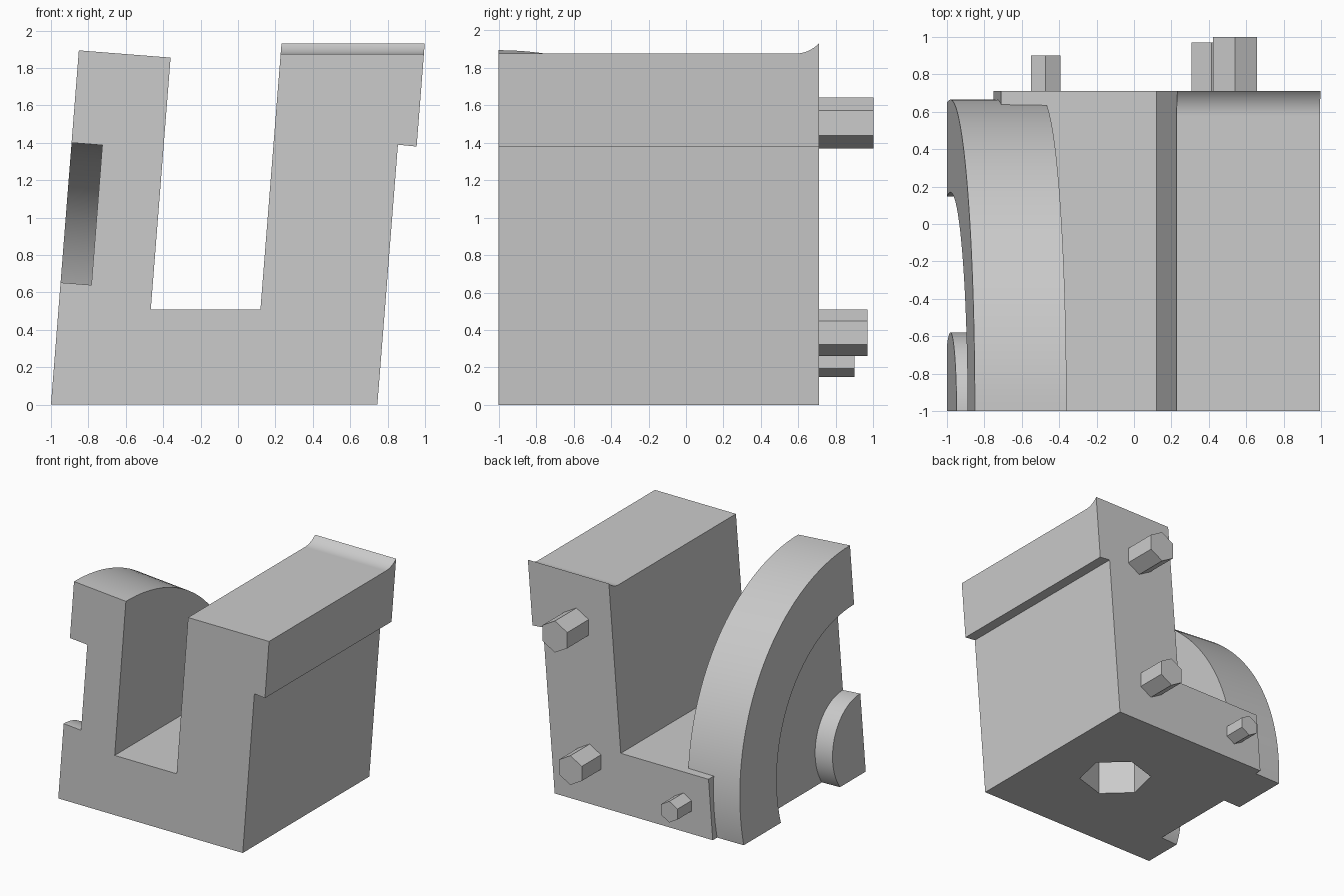
import bpy, bmesh
from math import sin, cos, tan, radians, sqrt
from mathutils import Matrix, Vector

if "Cube" in bpy.data.objects:
    bpy.data.objects.remove(bpy.data.objects["Cube"], do_unlink=True)

LEAN = radians(4.5)
FLOOR, ARM_TOP, FRONT, BACK = 0.51, 1.875, -1.0, 0.71

grey = bpy.data.materials.new("plain grey")
grey.use_nodes = True
grey.diffuse_color = (0.6, 0.6, 0.6, 1)
grey.node_tree.nodes["Principled BSDF"].inputs["Base Color"].default_value = (0.6, 0.6, 0.6, 1)


def prism(name, outline, place, sweep, cut_floor=False):
    """Place a 2D outline in space with place(a, b) and sweep it along a vector."""
    bm = bmesh.new()
    face = bm.faces.new([bm.verts.new(place(a, b)) for a, b in outline])
    swept = bmesh.ops.extrude_face_region(bm, geom=[face])["geom"]
    bmesh.ops.translate(bm, vec=sweep, verts=[v for v in swept if isinstance(v, bmesh.types.BMVert)])
    if cut_floor:
        cut = bmesh.ops.bisect_plane(bm, geom=bm.verts[:] + bm.edges[:] + bm.faces[:],
                                     plane_co=(0, 0, 0), plane_no=(0, 0, -1), clear_outer=True)
        edges = [e for e in cut["geom_cut"] if isinstance(e, bmesh.types.BMEdge)]
        bmesh.ops.holes_fill(bm, edges=edges)
    bmesh.ops.recalc_face_normals(bm, faces=bm.faces[:])
    mesh = bpy.data.meshes.new(name)
    bm.to_mesh(mesh)
    bm.free()
    mesh.materials.append(grey)
    ob = bpy.data.objects.new(name, mesh)
    bpy.context.collection.objects.link(ob)
    return ob


def smooth(ob):
    bpy.ops.object.select_all(action="DESELECT")
    ob.select_set(True)
    bpy.context.view_layer.objects.active = ob
    bpy.ops.object.shade_smooth_by_angle(angle=radians(30))


def hexagon(cx, cy, r, turn):
    return [(cx + r * cos(radians(turn + 60 * i)), cy + r * sin(radians(turn + 60 * i))) for i in range(6)]


# Leaning body: base, tall arm and its side ledge
body = prism("body",
             [(-0.75, 0), (0.745, 0), (0.855, 1.39), (0.955, 1.38), (0.994, ARM_TOP),
              (0.228, ARM_TOP), (0.12, FLOOR), (-0.71, FLOOR)],
             lambda x, z: (x, FRONT, z), (0, BACK - FRONT, 0))

# Hexagonal socket in the underside
socket = prism("socket_cutter", hexagon(0.085, -0.135, 0.29, 17),
               lambda x, y: (x, y, -0.1), (0, 0, 0.5))
socket.hide_render = True
socket.hide_viewport = True
cut = body.modifiers.new("socket", "BOOLEAN")
cut.operation, cut.solver, cut.object = "DIFFERENCE", "EXACT", socket

# Curved lip along the back of the tall arm
R, START = 0.18, 0.58
lip_profile = [(START, ARM_TOP)]
for i in range(1, 13):
    y = START + (BACK - START) * i / 12
    lip_profile.append((y, ARM_TOP + R - sqrt(R * R - (y - START) ** 2)))
lip_profile.append((BACK, ARM_TOP))
lip = prism("arm_lip", lip_profile,
            lambda y, z: (0.228 + (z - ARM_TOP) * tan(LEAN), y, z), (0.766, 0, 0))
smooth(lip)

# Grooved round flange: half discs in the leaning plane, cut off at the floor
AXIS = Vector((cos(LEAN), 0, -sin(LEAN)))
UP = Vector((sin(LEAN), 0, cos(LEAN)))
CENTRE = 0.235
OUTER, INNER, HUB = 1.665, 1.17, 0.42
GROOVE, THICK = 0.165, 0.492


def arc(r, steps=72):
    return [(FRONT + r * cos(radians(-90 + 180 * i / steps)),
             CENTRE + r * sin(radians(-90 + 180 * i / steps))) for i in range(steps + 1)]


def flange_part(name, outline, start, depth):
    origin = Vector((-1, 0, 0)) + AXIS * start
    smooth(prism(name, outline, lambda y, v: origin + UP * v + Vector((0, y, 0)),
                 AXIS * depth, cut_floor=True))


flange_part("flange_plate", arc(OUTER), GROOVE, THICK - GROOVE)
flange_part("flange_rim", arc(OUTER) + arc(INNER)[::-1], 0, GROOVE)
flange_part("flange_hub", arc(HUB), 0, GROOVE)

# Hexagonal studs on the back
for name, x, z, r, end in (("upper_stud", 0.54, 1.505, 0.135, 1.0),
                           ("lower_stud", 0.415, 0.385, 0.125, 0.97),
                           ("small_stud", -0.472, 0.24, 0.09, 0.9)):
    prism(name, hexagon(x, z, r, 30), lambda a, b: (a, BACK, b), (0, end - BACK, 0))
